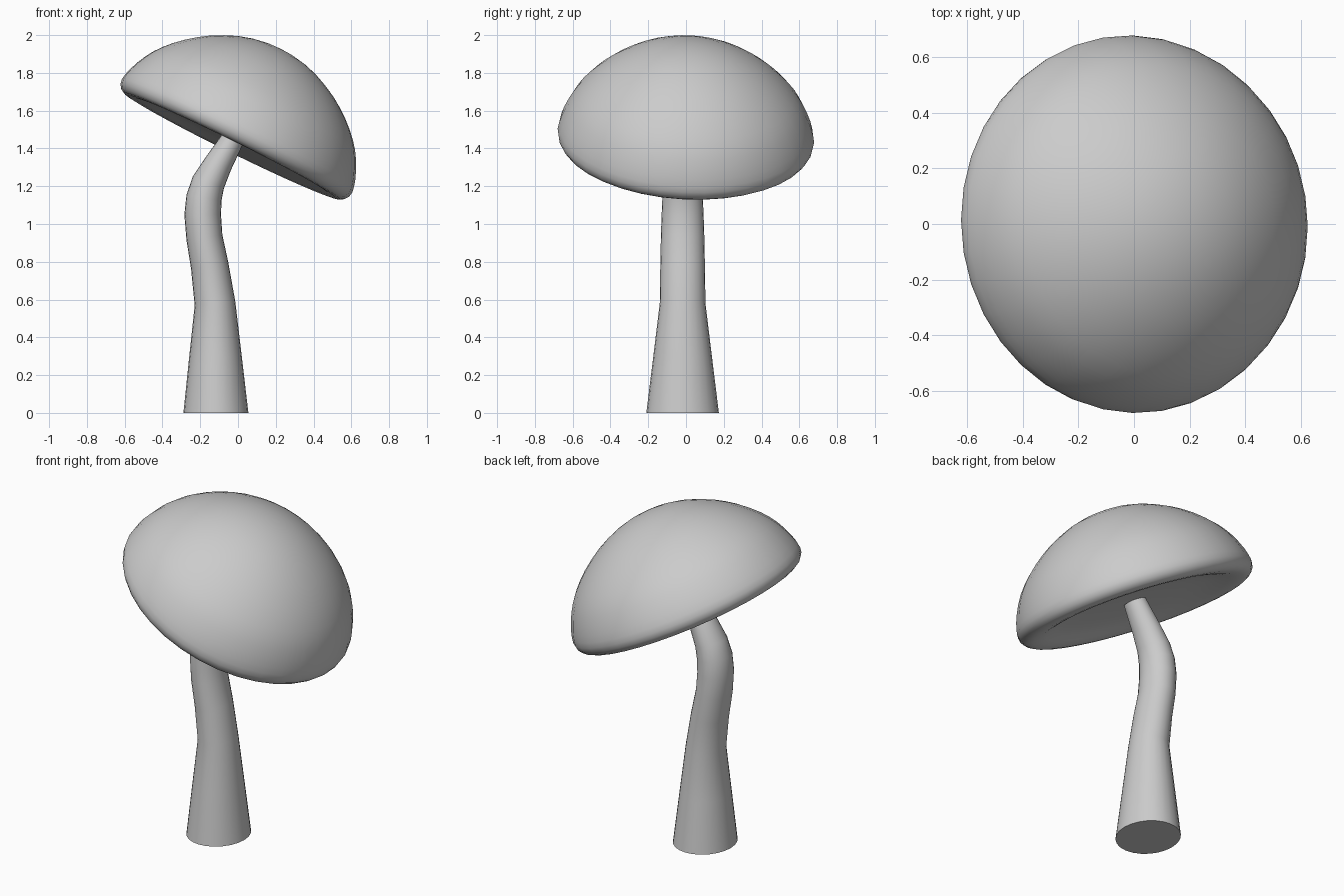
import bpy, bmesh, math
from mathutils import Matrix, Vector

if "Cube" in bpy.data.objects:
    bpy.data.objects.remove(bpy.data.objects["Cube"])


def loft(name, rings, cap_ends=False):
    """Skin a list of closed rings; a one-point ring makes a pole."""
    bm = bmesh.new()
    loops = [[bm.verts.new(p) for p in ring] for ring in rings]
    for a, b in zip(loops, loops[1:]):
        n = max(len(a), len(b))
        for i in range(n):
            j = (i + 1) % n
            if len(a) == 1:
                bm.faces.new((a[0], b[i], b[j]))
            elif len(b) == 1:
                bm.faces.new((a[i], b[0], a[j]))
            else:
                bm.faces.new((a[i], b[i], b[j], a[j]))
    if cap_ends:
        bm.faces.new(loops[0])
        bm.faces.new(loops[-1])
    bmesh.ops.recalc_face_normals(bm, faces=bm.faces)
    mesh = bpy.data.meshes.new(name)
    bm.to_mesh(mesh)
    bm.free()
    obj = bpy.data.objects.new(name, mesh)
    bpy.context.collection.objects.link(obj)
    bpy.context.view_layer.objects.active = obj
    obj.select_set(True)
    bpy.ops.object.shade_smooth_by_angle(angle=math.radians(50))
    obj.select_set(False)
    return obj


def ellipse(rx, ry, n):
    return [Vector((rx * math.cos(2 * math.pi * i / n),
                    ry * math.sin(2 * math.pi * i / n), 0)) for i in range(n)]


# cap: lathed dome with a rolled rim and a shallow hollow underside
profile = [(0, .5), (.08, .495), (.155, .482), (.23, .46), (.3, .43),
           (.365, .396), (.42, .36), (.475, .318), (.52, .277), (.56, .235),
           (.594, .192), (.622, .147), (.646, .098), (.664, .053), (.675, .015),
           (.68, -.015), (.675, -.042), (.66, -.064), (.638, -.077),
           (.61, -.08), (.57, -.077), (.53, -.068), (.48, -.053),
           (.4, -.04), (.3, -.032), (.15, -.028), (0, -.025)]
tilt = (Matrix.Translation((.002, 0, 1.481))
        @ Matrix.Rotation(math.radians(-3.2), 4, 'X')
        @ Matrix.Rotation(math.radians(26.2), 4, 'Y'))
cap_rings = []
for r, h in profile:
    ring = ellipse(r, r, 36) if r else [Vector((0, 0, 0))]
    cap_rings.append([tilt @ (p + Vector((0, 0, h))) for p in ring])
loft("mushroom_cap", cap_rings)

# stem: bent, tapering tube; each section is x, z, radius x, radius y, lean
sections = [(-.117, 0, .172, .192, 0), (-.119, .3, .139, .155, 0),
            (-.122, .58, .108, .121, -6), (-.15, .78, .1, .118, -10),
            (-.178, .93, .096, .115, -8), (-.187, 1.05, .097, .111, 0),
            (-.18, 1.14, .094, .107, 9), (-.157, 1.22, .088, .098, 20),
            (-.104, 1.32, .075, .085, 28), (-.045, 1.42, .064, .072, 29),
            (-.02, 1.465, .06, .066, 29)]
stem_rings = []
for x, z, rx, ry, lean in sections:
    place = (Matrix.Translation((x, -.018, z))
             @ Matrix.Rotation(math.radians(lean), 4, 'Y'))
    stem_rings.append([place @ p for p in ellipse(rx, ry, 24)])
loft("mushroom_stem", stem_rings, cap_ends=True)
